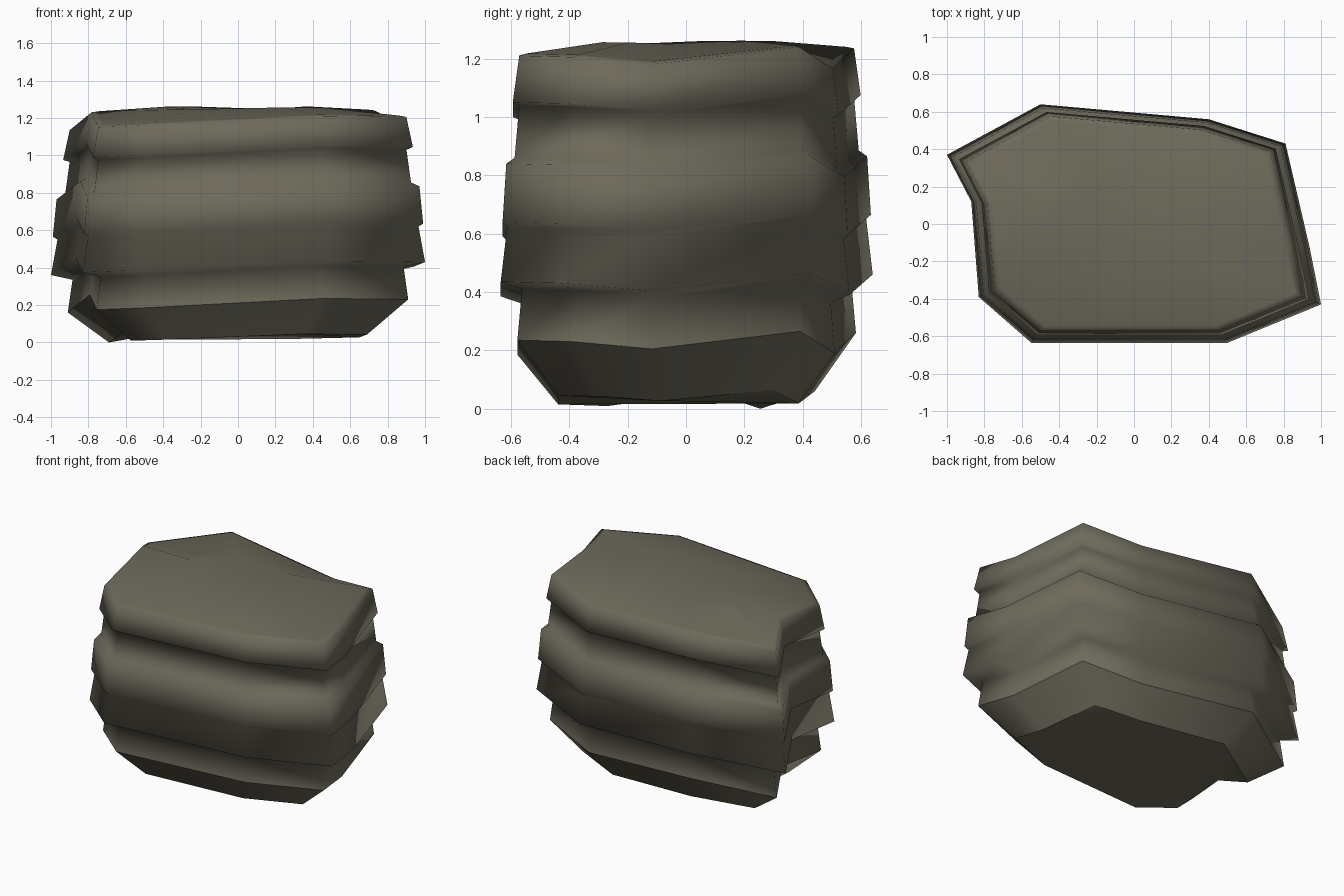
import bpy
import bmesh

cube = bpy.data.objects.get("Cube")
if cube:
    bpy.data.objects.remove(cube, do_unlink=True)

# One flat stone colour
stone = bpy.data.materials.new("grey brown stone")
stone.use_nodes = True
colour = (0.155, 0.145, 0.106, 1)
stone.diffuse_color = colour
bsdf = stone.node_tree.nodes["Principled BSDF"]
bsdf.inputs["Base Color"].default_value = colour
bsdf.inputs["Roughness"].default_value = 0.9

# Outline of the widest layer: x, y and height of its lower edge
outline = [
    (-0.55, -0.635, 0.385), (0.50, -0.635, 0.435), (1.0, -0.43, 0.43),
    (0.94, -0.13, 0.405), (0.81, 0.43, 0.465), (0.40, 0.56, 0.39),
    (-0.50, 0.64, 0.46), (-1.0, 0.37, 0.36), (-0.87, 0.12, 0.455),
    (-0.83, -0.39, 0.375),
]

# Layers from bottom to top: outline scale, height offset
layers = [
    (0.91, -0.20), (0.885, -0.025), (1.0, 0.0), (0.965, 0.19),
    (0.99, 0.205), (0.97, 0.405), (0.925, 0.425), (0.90, 0.605),
    (0.935, 0.615), (0.90, 0.775),
]

bm = bmesh.new()


def add_ring(scale, height):
    return [bm.verts.new((x * scale, y * scale, height(z))) for x, y, z in outline]


def bridge(low, high):
    for i in range(len(low)):
        j = (i + 1) % len(low)
        bm.faces.new((low[i], low[j], high[j], high[i]))


# Tapered foot, stepped layers, then the narrow rim and low crown
rings = [add_ring(0.69, lambda z: (z - 0.36) * 0.6)]
for scale, offset in layers:
    rings.append(add_ring(scale, lambda z: z + offset))
rings.append(add_ring(0.86, lambda z: 1.213 + (z - 0.43) * 0.9))
rings.append(add_ring(0.45, lambda z: 1.255 + (z - 0.43) * 0.2))

for low, high in zip(rings, rings[1:]):
    bridge(low, high)
caps = [bm.faces.new(rings[0][::-1]), bm.faces.new(rings[-1])]
bmesh.ops.triangulate(bm, faces=caps)
bmesh.ops.recalc_face_normals(bm, faces=bm.faces[:])

# Soft bands throughout, with crisp edges only around the foot
for face in bm.faces:
    face.smooth = True
for ring in rings[:2]:
    for i, vert in enumerate(ring):
        bm.edges.get((ring[i - 1], vert)).smooth = False

mesh = bpy.data.meshes.new("layered_rock")
bm.to_mesh(mesh)
bm.free()
mesh.materials.append(stone)
rock = bpy.data.objects.new("layered_rock", mesh)
bpy.context.collection.objects.link(rock)
